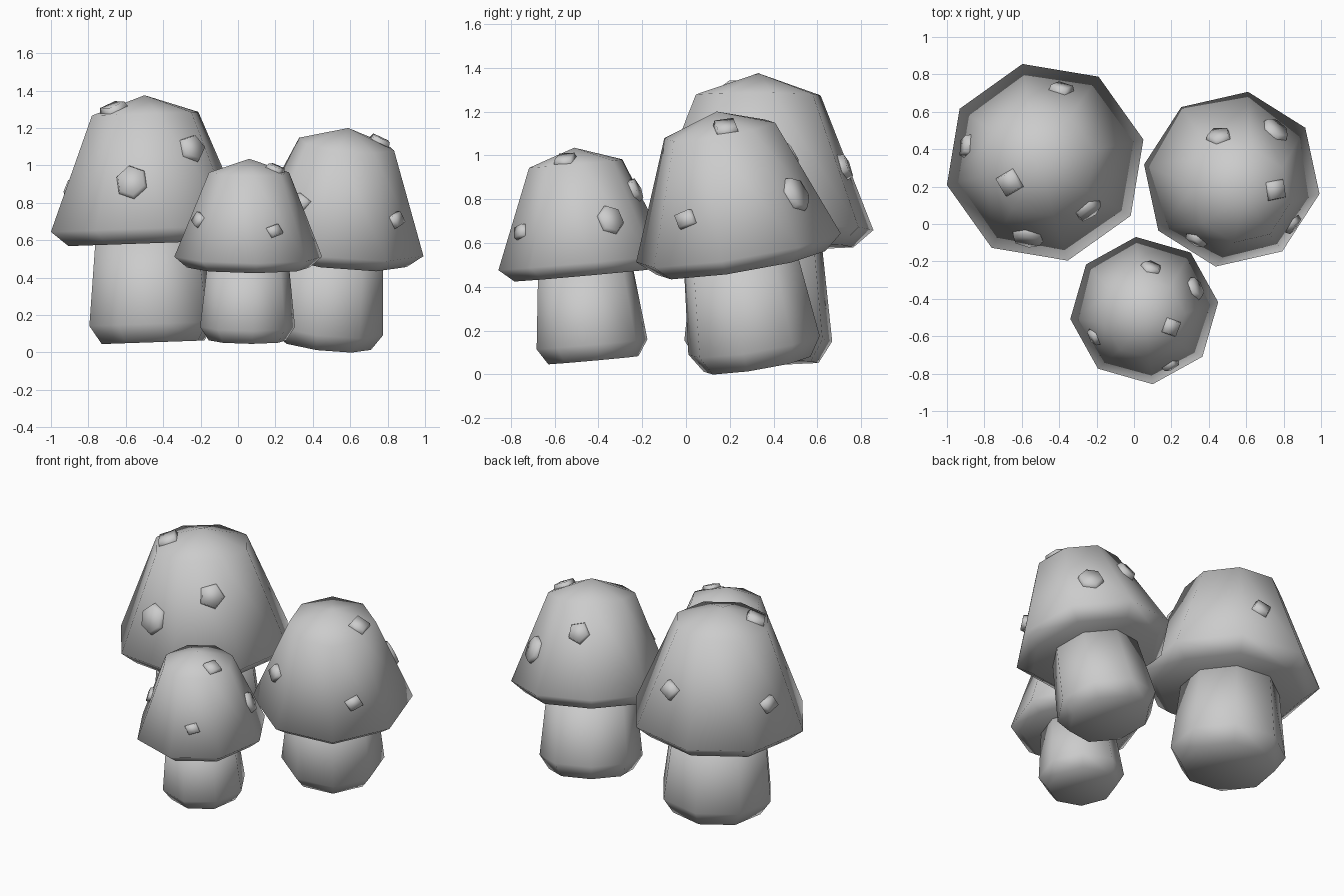
import bpy
import bmesh
from math import cos, sin, radians
from mathutils import Matrix, Vector
from mathutils.bvhtree import BVHTree

cube = bpy.data.objects.get("Cube")
if cube:
    bpy.data.objects.remove(cube, do_unlink=True)

grey = bpy.data.materials.new("plain_grey")
grey.use_nodes = True
colour = (0.6, 0.6, 0.6, 1)
grey.diffuse_color = colour
grey.node_tree.nodes["Principled BSDF"].inputs["Base Color"].default_value = colour

SIDES = 8
TURN = radians(25)

# (radius, height) profiles measured down from the tip of the cap
CAP = [(0, 0), (0.295, -0.10), (0.545, -0.72), (0.45, -0.80), (0, -0.80)]
STEM = [(0, -0.76), (0.298, -0.76), (0.35, -1.235), (0.285, -1.335), (0, -1.335)]

# spots: angle, distance from axis, sides, radius, stretch, spin
SPOTS = [
    (0, 0.20, 4, 0.09, 1.0, 40),
    (45, 0.41, 6, 0.10, 1.1, 10),
    (101, 0.35, 5, 0.09, 1.0, 50),
    (-137, 0.40, 4, 0.08, 0.9, 20),
    (-45, 0.42, 4, 0.08, 0.8, 65),
]


def lathe(profile):
    """Spin a profile into a closed eight-sided solid."""
    bm = bmesh.new()
    rings = []
    for r, z in profile:
        count = SIDES if r else 1
        rings.append([bm.verts.new((r * cos(TURN + radians(360 * i / SIDES)),
                                    r * sin(TURN + radians(360 * i / SIDES)), z))
                      for i in range(count)])
    for a, b in zip(rings, rings[1:]):
        for i in range(SIDES):
            j = (i + 1) % SIDES
            if len(a) == 1:
                bm.faces.new((a[0], b[i], b[j]))
            elif len(b) == 1:
                bm.faces.new((a[i], b[0], a[j]))
            else:
                bm.faces.new((a[i], b[i], b[j], a[j]))
    bmesh.ops.recalc_face_normals(bm, faces=bm.faces)
    return bm


def spots(tree):
    """Low tapered lumps set on the cap surface."""
    bm = bmesh.new()
    for angle, dist, sides, r, stretch, spin in SPOTS:
        a = radians(angle)
        hit, normal, _, _ = tree.ray_cast(
            Vector((dist * cos(a), dist * sin(a), 1)), Vector((0, 0, -1)))
        place = (Matrix.Translation(hit)
                 @ normal.to_track_quat("Z", "Y").to_matrix().to_4x4()
                 @ Matrix.Diagonal((1, stretch, 1, 1))
                 @ Matrix.Rotation(radians(spin), 4, "Z"))
        bmesh.ops.create_cone(bm, cap_ends=True, segments=sides, radius1=r,
                              radius2=r * 0.78, depth=0.06, matrix=place)
    return bm


def add(name, bm, matrix):
    mesh = bpy.data.meshes.new(name)
    for f in bm.faces:
        f.smooth = True
    bm.to_mesh(mesh)
    bm.free()
    mesh.materials.append(grey)
    obj = bpy.data.objects.new(name, mesh)
    obj.matrix_world = matrix
    bpy.context.collection.objects.link(obj)


def mushroom(name, tip, axis, spin, size):
    tilt = Vector((0, 0, 1)).rotation_difference(Vector(axis).normalized())
    place = (Matrix.Translation(tip) @ tilt.to_matrix().to_4x4()
             @ Matrix.Rotation(radians(spin), 4, "Z") @ Matrix.Scale(size, 4))
    cap = lathe(CAP)
    lumps = spots(BVHTree.FromBMesh(cap))
    add(name + "_cap", cap, place)
    add(name + "_stem", lathe(STEM), place)
    add(name + "_spots", lumps, place)


mushroom("large_mushroom", (-0.50, 0.33, 1.375), (-0.035, 0.0, 1), 213, 0.99)
mushroom("medium_mushroom", (0.59, 0.14, 1.20), (0.108, -0.16, 1), 10, 0.88)
mushroom("small_mushroom", (0.06, -0.51, 1.035), (0.01, -0.09, 1), -18.5, 0.73)
